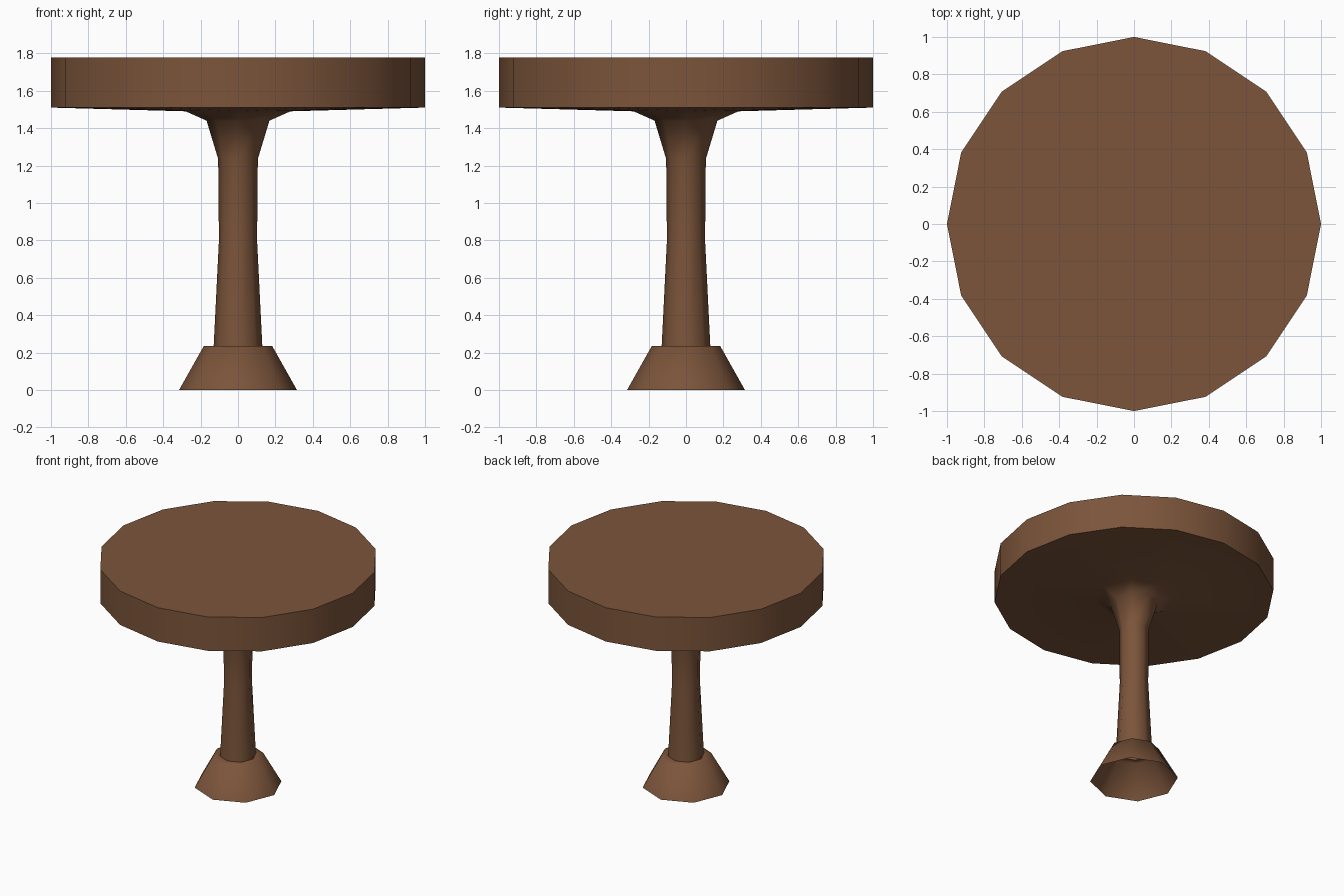
import bpy, bmesh, math

if "Cube" in bpy.data.objects:
    bpy.data.objects.remove(bpy.data.objects["Cube"])

wood = bpy.data.materials.new("brown_wood")
wood.diffuse_color = (0.2, 0.09, 0.043, 1)
wood.use_nodes = True
wood.node_tree.nodes["Principled BSDF"].inputs["Base Color"].default_value = wood.diffuse_color


def ring(bm, r, z, n):
    return [bm.verts.new((r * math.cos(2 * math.pi * i / n),
                          r * math.sin(2 * math.pi * i / n), z)) for i in range(n)]


def skin(bm, rings):
    # quads between equal rings, triangle fans where the side count doubles
    for a, b in zip(rings, rings[1:]):
        n, m = len(a), len(b)
        for i in range(n):
            j = (i + 1) % n
            if n == m:
                bm.faces.new((a[i], a[j], b[j], b[i]))
            else:
                mid = b[2 * i + 1]
                bm.faces.new((a[i], mid, b[2 * i]))
                bm.faces.new((a[i], a[j], mid))
                bm.faces.new((a[j], b[2 * j], mid))


def lathe(name, profile, cap_top=False):
    bm = bmesh.new()
    rings = [ring(bm, *p) for p in profile]
    skin(bm, rings)
    if cap_top:
        bm.faces.new(rings[-1])
    me = bpy.data.meshes.new(name)
    bm.to_mesh(me)
    bm.free()
    ob = bpy.data.objects.new(name, me)
    bpy.context.collection.objects.link(ob)
    me.materials.append(wood)
    bpy.ops.object.select_all(action='DESELECT')
    ob.select_set(True)
    bpy.context.view_layer.objects.active = ob
    bpy.ops.object.shade_smooth_by_angle(angle=math.radians(65))
    return ob


# hollow flared foot with a narrow ledge around the stem
lathe("foot", [(0.315, 0.0, 8), (0.183, 0.235, 8), (0.13, 0.235, 8)])

# stem flaring out into the underside of the top
lathe("stem", [(0.13, 0.235, 8), (0.102, 0.8, 8), (0.106, 1.235, 8),
               (0.168, 1.44, 8), (0.28, 1.49, 8), (1.0, 1.51, 16)])

# sixteen-sided table top
lathe("tabletop", [(1.0, 1.51, 16), (1.0, 1.777, 16)], cap_top=True)
